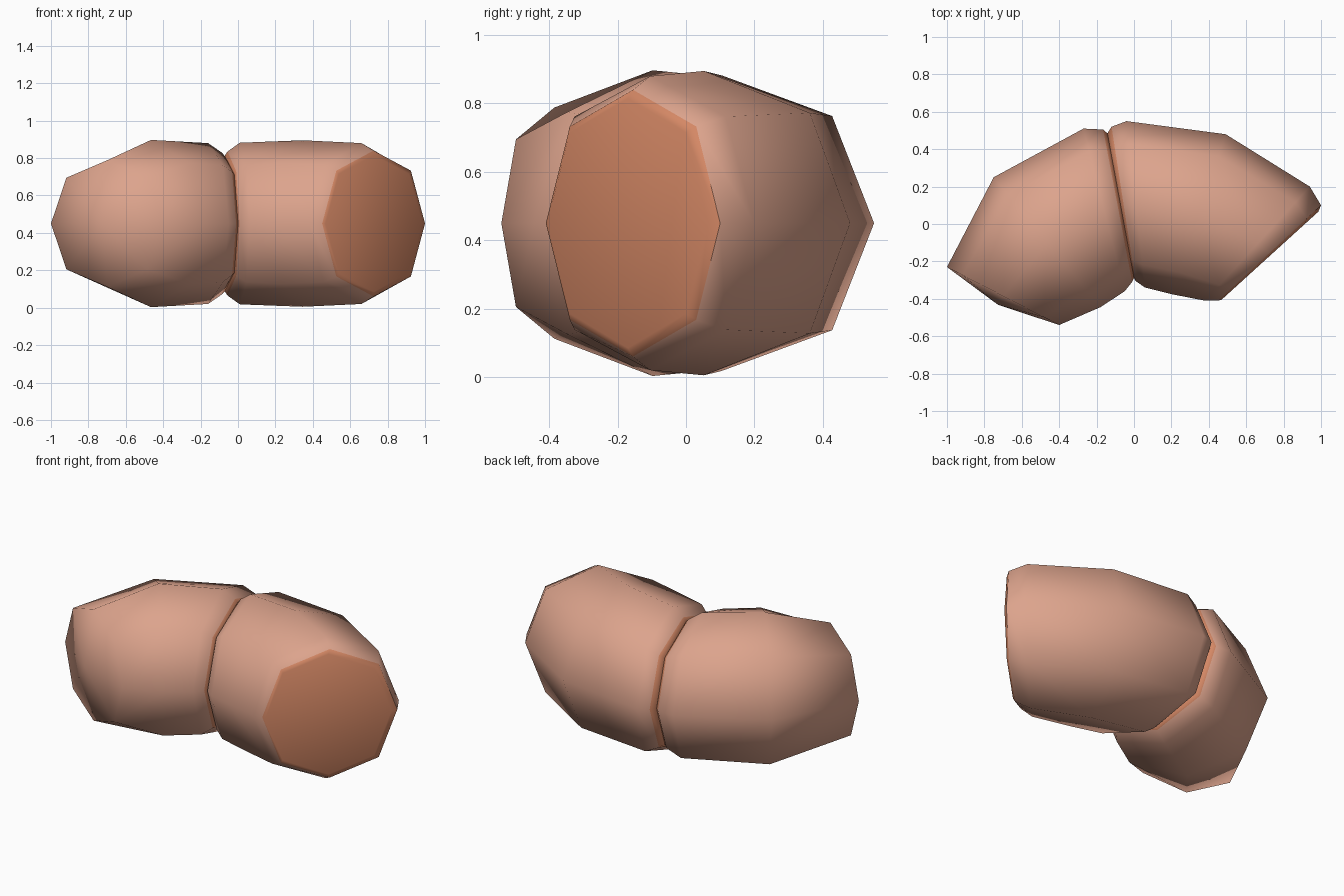
import bpy, bmesh, math

if "Cube" in bpy.data.objects:
    bpy.data.objects.remove(bpy.data.objects["Cube"])

MID_Z = 0.45


def material(name, colour):
    m = bpy.data.materials.new(name)
    m.diffuse_color = (*colour, 1.0)
    m.use_nodes = True
    m.node_tree.nodes["Principled BSDF"].inputs["Base Color"].default_value = m.diffuse_color
    return m


SKIN = material("light casing", (0.72, 0.37, 0.265))
MEAT = material("orange brown filling", (0.66, 0.245, 0.13))


def segment(name, rings, meat_bands, pole=None, meat_end=False, angle=80):
    """Loft eight-sided rings; each ring is inner xy, outer xy, half height."""
    bm = bmesh.new()
    loops = []
    for (ix, iy, ox, oy, h) in rings:
        loop = []
        for k in range(8):
            a = k * math.pi / 4
            f = 1.025 if k % 2 else 1.0      # slightly squared octagon
            c, s = math.cos(a) * f, math.sin(a) * f
            loop.append(bm.verts.new(((ix + ox) / 2 + c * (ox - ix) / 2,
                                      (iy + oy) / 2 + c * (oy - iy) / 2,
                                      MID_Z + s * h)))
        loops.append(loop)
    # side walls
    for i in range(len(loops) - 1):
        for k in range(8):
            n = (k + 1) % 8
            f = bm.faces.new((loops[i][k], loops[i][n], loops[i + 1][n], loops[i + 1][k]))
            f.material_index = 1 if i in meat_bands else 0
    # hidden joint face
    bm.faces.new(loops[0]).material_index = 1
    # far end: rounded tip or flat cut
    if pole:
        p = bm.verts.new((pole[0], pole[1], MID_Z))
        for k in range(8):
            bm.faces.new((loops[-1][k], loops[-1][(k + 1) % 8], p))
    else:
        bm.faces.new(loops[-1]).material_index = 1 if meat_end else 0
    bmesh.ops.recalc_face_normals(bm, faces=bm.faces)
    me = bpy.data.meshes.new(name)
    bm.to_mesh(me)
    bm.free()
    me.materials.append(SKIN)
    me.materials.append(MEAT)
    ob = bpy.data.objects.new(name, me)
    bpy.context.collection.objects.link(ob)
    bpy.ops.object.select_all(action='DESELECT')
    ob.select_set(True)
    bpy.context.view_layer.objects.active = ob
    bpy.ops.object.shade_smooth_by_angle(angle=math.radians(angle))
    return ob


# left piece with a closed rounded tip
segment("left_sausage_half", [
    (0.000, -0.290, -0.142, 0.485, 0.362),
    (-0.010, -0.310, -0.165, 0.505, 0.380),
    (-0.050, -0.360, -0.270, 0.510, 0.430),
    (-0.180, -0.445, -0.750, 0.250, 0.447),
    (-0.400, -0.540, -1.000, -0.230, 0.338),
], {0}, pole=(-0.727, -0.432))

# right piece with a flat cut end showing the filling
segment("right_sausage_half", [
    (0.000, -0.290, -0.142, 0.485, 0.362),
    (0.008, -0.305, -0.120, 0.520, 0.385),
    (0.060, -0.340, -0.040, 0.550, 0.432),
    (0.200, -0.375, 0.490, 0.480, 0.445),
    (0.380, -0.410, 0.940, 0.200, 0.430),
    (0.450, -0.410, 1.000, 0.100, 0.390),
    (0.468, -0.405, 0.985, 0.065, 0.365),
], {0, 5}, meat_end=True, angle=50)
